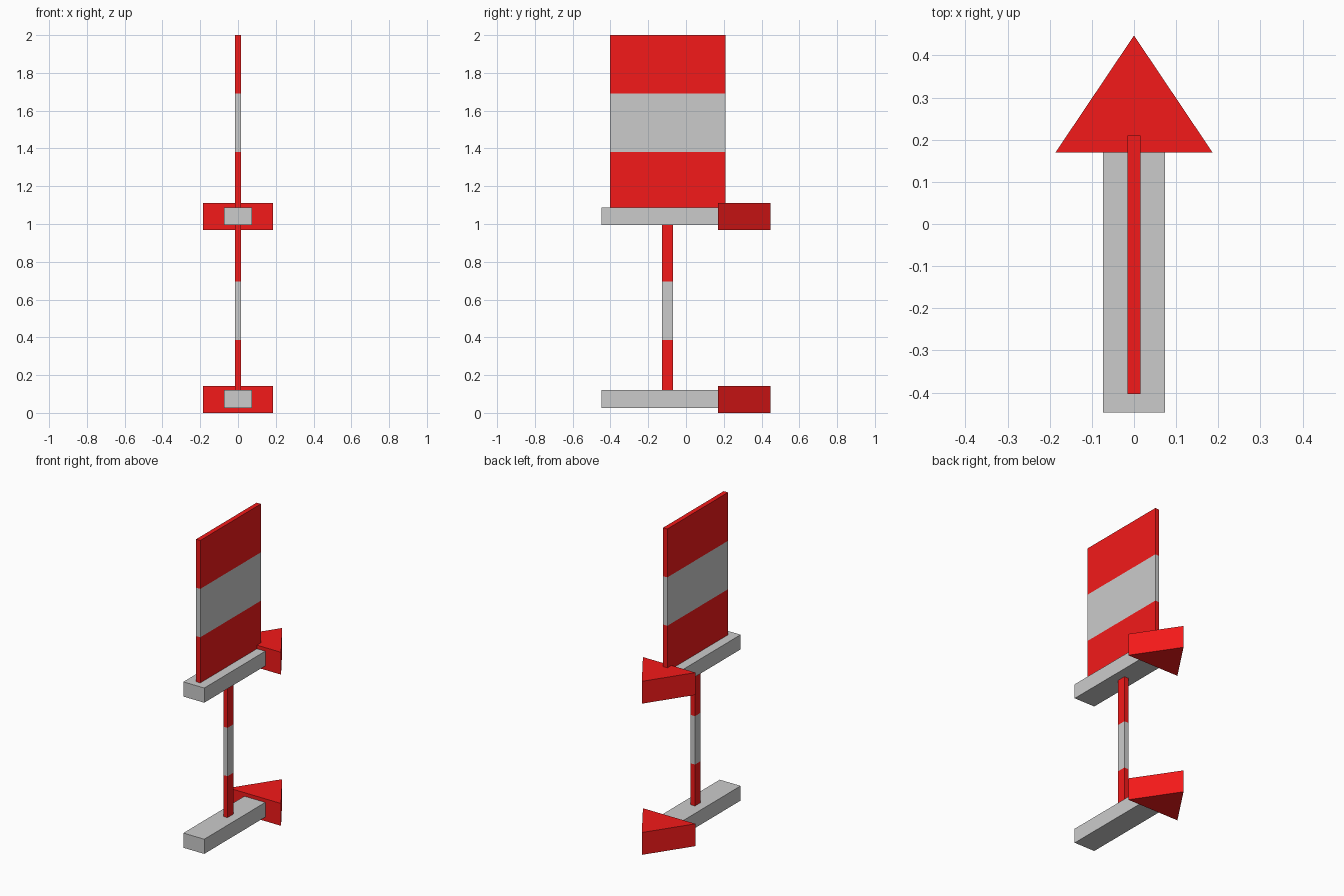
import bpy
import bmesh

if "Cube" in bpy.data.objects:
    bpy.data.objects.remove(bpy.data.objects["Cube"])

red = bpy.data.materials.new("red_paint")
red.diffuse_color = (0.9, 0.01, 0.01, 1)
red.use_nodes = True
red.node_tree.nodes["Principled BSDF"].inputs["Base Color"].default_value = red.diffuse_color


def extrude_profile(name, outline, z0, z1, material=None):
    """Solid prism from an XY outline between two heights."""
    bm = bmesh.new()
    face = bm.faces.new([bm.verts.new((x, y, z0)) for x, y in outline])
    top = bmesh.ops.extrude_face_region(bm, geom=[face])
    verts = [v for v in top["geom"] if isinstance(v, bmesh.types.BMVert)]
    bmesh.ops.translate(bm, verts=verts, vec=(0, 0, z1 - z0))
    bmesh.ops.recalc_face_normals(bm, faces=bm.faces)
    mesh = bpy.data.meshes.new(name)
    bm.to_mesh(mesh)
    bm.free()
    obj = bpy.data.objects.new(name, mesh)
    bpy.context.collection.objects.link(obj)
    if material:
        mesh.materials.append(material)
    return obj


def rectangle(half_x, y0, y1):
    return [(-half_x, y0), (half_x, y0), (half_x, y1), (-half_x, y1)]


def striped_bar(name, half_x, y0, y1, z0, band):
    """Three stacked bands: red, grey, red."""
    for i, mat in enumerate((red, None, red)):
        extrude_profile(f"{name}_band_{i + 1}", rectangle(half_x, y0, y1),
                        z0 + i * band, z0 + (i + 1) * band, mat)


# Two direction arrows: base and middle
for label, z in (("base", 0.0), ("middle", 0.968)):
    extrude_profile(f"{label}_arrow_shaft", rectangle(0.074, -0.447, 0.172),
                    z + 0.026, z + 0.12)
    extrude_profile(f"{label}_arrow_head",
                    [(-0.186, 0.17), (0.186, 0.17), (0, 0.447)],
                    z, z + 0.143, red)

# Striped pole between the arrows, striped panel on the middle arrow
striped_bar("pole", 0.015, -0.127, -0.069, 0.075, 0.31)
striped_bar("panel", 0.015, -0.403, 0.21, 1.07, 0.31)
